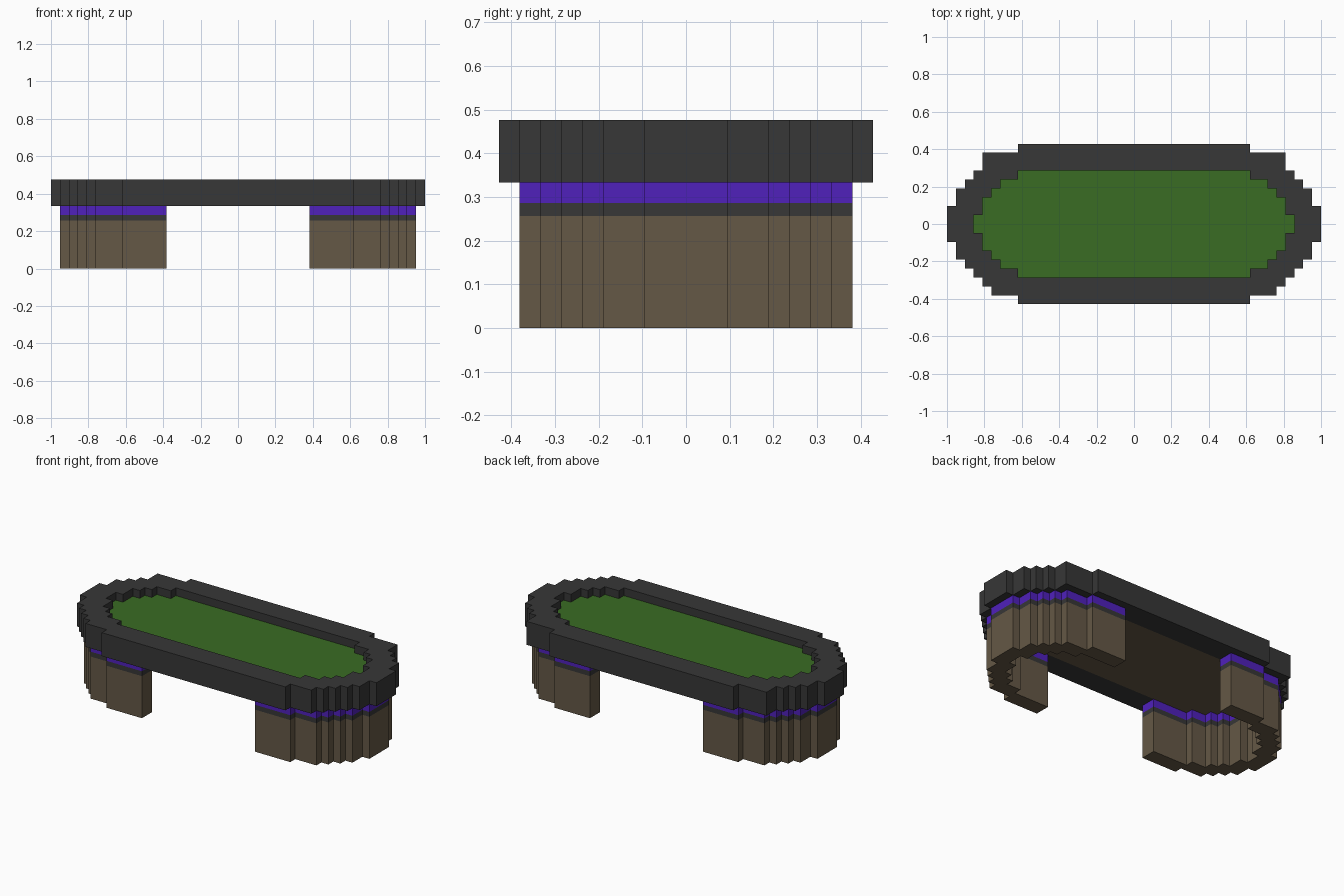
import bpy
import bmesh

UNIT = 2 / 42  # one block of the stepped outline

cube = bpy.data.objects.get("Cube")
if cube:
    bpy.data.objects.remove(cube, do_unlink=True)


def material(name, rgb):
    mat = bpy.data.materials.new(name)
    mat.use_nodes = True
    mat.diffuse_color = (*rgb, 1)
    bsdf = next(n for n in mat.node_tree.nodes if n.type == "BSDF_PRINCIPLED")
    bsdf.inputs["Base Color"].default_value = (*rgb, 1)
    return mat


charcoal = material("charcoal", (0.038, 0.038, 0.038))
green = material("felt_green", (0.042, 0.15, 0.017))
brown = material("brown", (0.13, 0.098, 0.061))
purple = material("purple", (0.08, 0.015, 0.5))


def quarter(rows):
    """Stair-step points from (top y, half width) rows."""
    pts, prev = [], None
    for y, x in rows:
        if prev is not None:
            pts.append((x, prev))
        pts.append((x, y))
        prev = y
    return pts


def side(back, front):
    """Right-hand half of an outline, running front to back."""
    return [(x, -y) for x, y in reversed(quarter(front))] + quarter(back)


def closed(half):
    return half + [(-x, y) for x, y in reversed(half)]


def prism(name, loops, z0, z1, mat):
    """Extrude one or more loops (extra loops are holes) from z0 to z1."""
    bm = bmesh.new()
    edges = []
    for loop in loops:
        vs = [bm.verts.new((x * UNIT, y * UNIT, z0 * UNIT)) for x, y in loop]
        edges += [bm.edges.new((a, b)) for a, b in zip(vs, vs[1:] + vs[:1])]
    bmesh.ops.triangle_fill(bm, edges=edges, use_beauty=True)
    base = bm.faces[:]
    top = bmesh.ops.extrude_face_region(bm, geom=base, use_keep_orig=True)
    verts = [g for g in top["geom"] if isinstance(g, bmesh.types.BMVert)]
    bmesh.ops.translate(bm, verts=verts, vec=(0, 0, (z1 - z0) * UNIT))
    bmesh.ops.recalc_face_normals(bm, faces=bm.faces[:])
    mesh = bpy.data.meshes.new(name)
    bm.to_mesh(mesh)
    bm.free()
    mesh.materials.append(mat)
    obj = bpy.data.objects.new(name, mesh)
    bpy.context.collection.objects.link(obj)
    return obj


# Stepped outlines of the rim, the felt and the legs
ends = [(2, 21), (4, 20), (5, 19), (6, 18)]
rim_side = side(ends + [(8, 17), (9, 13)], ends + [(7, 17), (8, 16), (9, 13)])
felt_rows = [(1, 18), (3, 17), (4, 16), (5, 15), (6, 13)]
felt_side = side(felt_rows, felt_rows)
leg_rows = [(2, 20), (4, 19), (5, 18), (6, 17), (7, 16), (8, 13)]
leg_side = side(leg_rows, leg_rows)

# Table top: raised rim, felt and underside board
prism("rim", [closed(rim_side), closed(felt_side)], 7, 10, charcoal)
prism("felt", [closed(felt_side)], 8, 9, green)
prism("underside_board", [closed(felt_side)], 7, 8, brown)

# U-shaped legs, each with a dark band and a purple trim on top
leg_loop = ([(8, -8)] + leg_side + [(8, 8), (8, 6)]
            + felt_side[::-1] + [(8, -6)])
layers = [("leg", 0, 5.38, brown), ("leg_band", 5.38, 6, charcoal),
          ("leg_trim", 6, 7, purple)]
for label, sign in (("left", 1), ("right", -1)):
    loop = [(sign * x, y) for x, y in leg_loop]
    for part, z0, z1, mat in layers:
        prism(f"{label}_{part}", [loop], z0, z1, mat)
